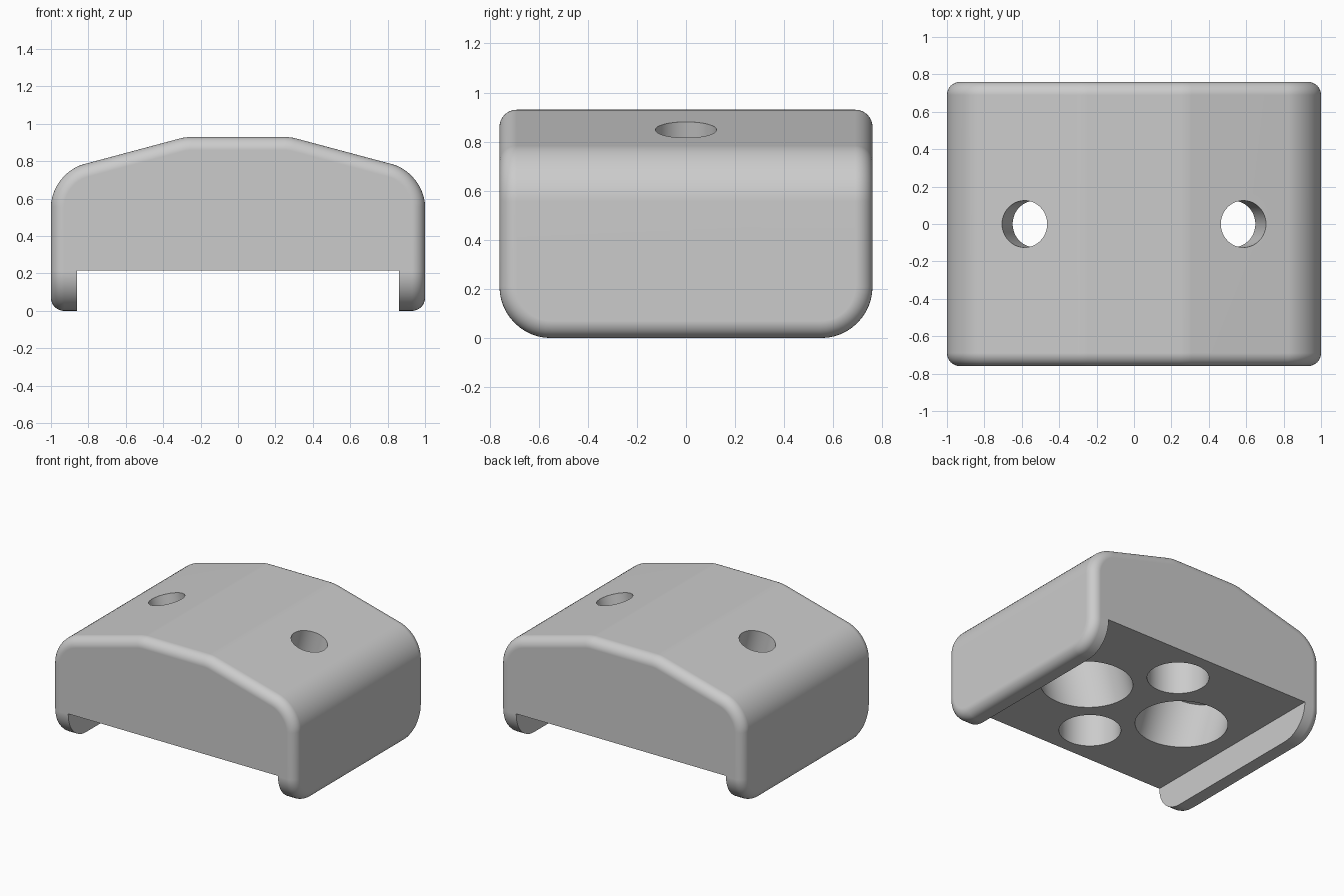
import bpy
import bmesh
from math import radians, sin, cos, tan
from mathutils import Vector

HALF_X, HALF_Y = 1.0, 0.76
TOP, RIDGE_X = 0.93, 0.28
TILT = radians(15)
EAVE = TOP - (HALF_X - RIDGE_X) * tan(TILT)
CHANNEL_X, CHANNEL_Z = 0.86, 0.215

if "Cube" in bpy.data.objects:
    bpy.data.objects.remove(bpy.data.objects["Cube"], do_unlink=True)

grey = bpy.data.materials.new("light_grey")
grey.use_nodes = True
colour = (0.6, 0.6, 0.6, 1)
grey.diffuse_color = colour
grey.node_tree.nodes["Principled BSDF"].inputs["Base Color"].default_value = colour


def round_edges(bm, test, offset, segments):
    """Round every edge that passes the test."""
    edges = [e for e in bm.edges if test(e)]
    bmesh.ops.bevel(bm, geom=edges, offset=offset, offset_type='OFFSET',
                    segments=segments, profile=0.5, affect='EDGES',
                    clamp_overlap=False)
    bm.normal_update()


def along(edge, axis):
    a, b = (v.co for v in edge.verts)
    return abs((b - a).normalized()[axis]) > 0.99


def middle(edge):
    return (edge.verts[0].co + edge.verts[1].co) / 2


# Body: gabled profile extruded front to back
bm = bmesh.new()
profile = [(-HALF_X, 0), (HALF_X, 0), (HALF_X, EAVE),
           (RIDGE_X, TOP), (-RIDGE_X, TOP), (-HALF_X, EAVE)]
face = bm.faces.new([bm.verts.new((x, -HALF_Y, z)) for x, z in profile])
moved = bmesh.ops.extrude_face_region(bm, geom=[face])["geom"]
bmesh.ops.translate(bm, vec=(0, 2 * HALF_Y, 0),
                    verts=[v for v in moved if isinstance(v, bmesh.types.BMVert)])
bmesh.ops.recalc_face_normals(bm, faces=bm.faces)
bm.normal_update()

# Shoulders, roof creases, lower ends, then the outline of both ends and sides
round_edges(bm, lambda e: along(e, 1) and abs(middle(e).z - EAVE) < 0.01, 0.18, 12)
round_edges(bm, lambda e: along(e, 1) and abs(middle(e).z - TOP) < 0.01
            and abs(middle(e).x) < 0.5, 0.03, 3)
round_edges(bm, lambda e: along(e, 0) and middle(e).z < 0.01, 0.21, 12)
round_edges(bm, lambda e: e.calc_face_angle(0) > radians(45), 0.07, 8)

mesh = bpy.data.meshes.new("body")
bm.to_mesh(mesh)
bm.free()
body = bpy.data.objects.new("body", mesh)
bpy.context.collection.objects.link(body)
mesh.materials.append(grey)

cutters = []


def keep_cutter(name):
    cutter = bpy.context.object
    cutter.name = name
    cutter.hide_render = True
    cutter.data.materials.append(grey)
    cutters.append(cutter)
    return cutter


def bore(name, radius, start, end, angle=0):
    """Cylinder cutter between two points."""
    start, end = Vector(start), Vector(end)
    bpy.ops.mesh.primitive_cylinder_add(
        vertices=64, radius=radius, depth=(end - start).length,
        location=(start + end) / 2, rotation=(0, angle, 0))
    keep_cutter(name)


# Channel along the underside
bpy.ops.mesh.primitive_cube_add(size=1, location=(0, 0, CHANNEL_Z - 0.5))
keep_cutter("channel_cutter").scale = (2 * CHANNEL_X, 3, 1)

# Tilted screw holes with wide recesses below, square to each roof slope
for side, label in ((1, "left"), (-1, "right")):
    mouth = Vector((side * 0.585, 0, TOP - (0.585 - RIDGE_X) * tan(TILT)))
    axis = Vector((side * sin(TILT), 0, cos(TILT)))
    bore(label + "_screw_cutter", 0.125, mouth + axis * 0.2,
         mouth - axis * 0.4, side * TILT)
    bore(label + "_recess_cutter", 0.305, mouth - axis * 0.22,
         mouth - axis * 0.8, side * TILT)

# Blind round pockets at the front and back of the underside
for y, label in ((-0.46, "front"), (0.46, "back")):
    bore(label + "_pocket_cutter", 0.208, (0, y, 0.1), (0, y, 0.6))

for cutter in cutters:
    cut = body.modifiers.new(cutter.name, 'BOOLEAN')
    cut.operation = 'DIFFERENCE'
    cut.solver = 'EXACT'
    cut.object = cutter

# Apply the cuts and clear the cutters away
bpy.context.view_layer.update()
graph = bpy.context.evaluated_depsgraph_get()
cut_mesh = bpy.data.meshes.new_from_object(body.evaluated_get(graph))
body.modifiers.clear()
body.data = cut_mesh
for cutter in cutters:
    bpy.data.objects.remove(cutter, do_unlink=True)

# Smooth rounded surfaces, sharp cut rims
bpy.ops.object.select_all(action='DESELECT')
body.select_set(True)
bpy.context.view_layer.objects.active = body
bpy.ops.object.shade_smooth_by_angle(angle=radians(30))
normals = body.modifiers.new("even_shading", 'WEIGHTED_NORMAL')
normals.keep_sharp = True
